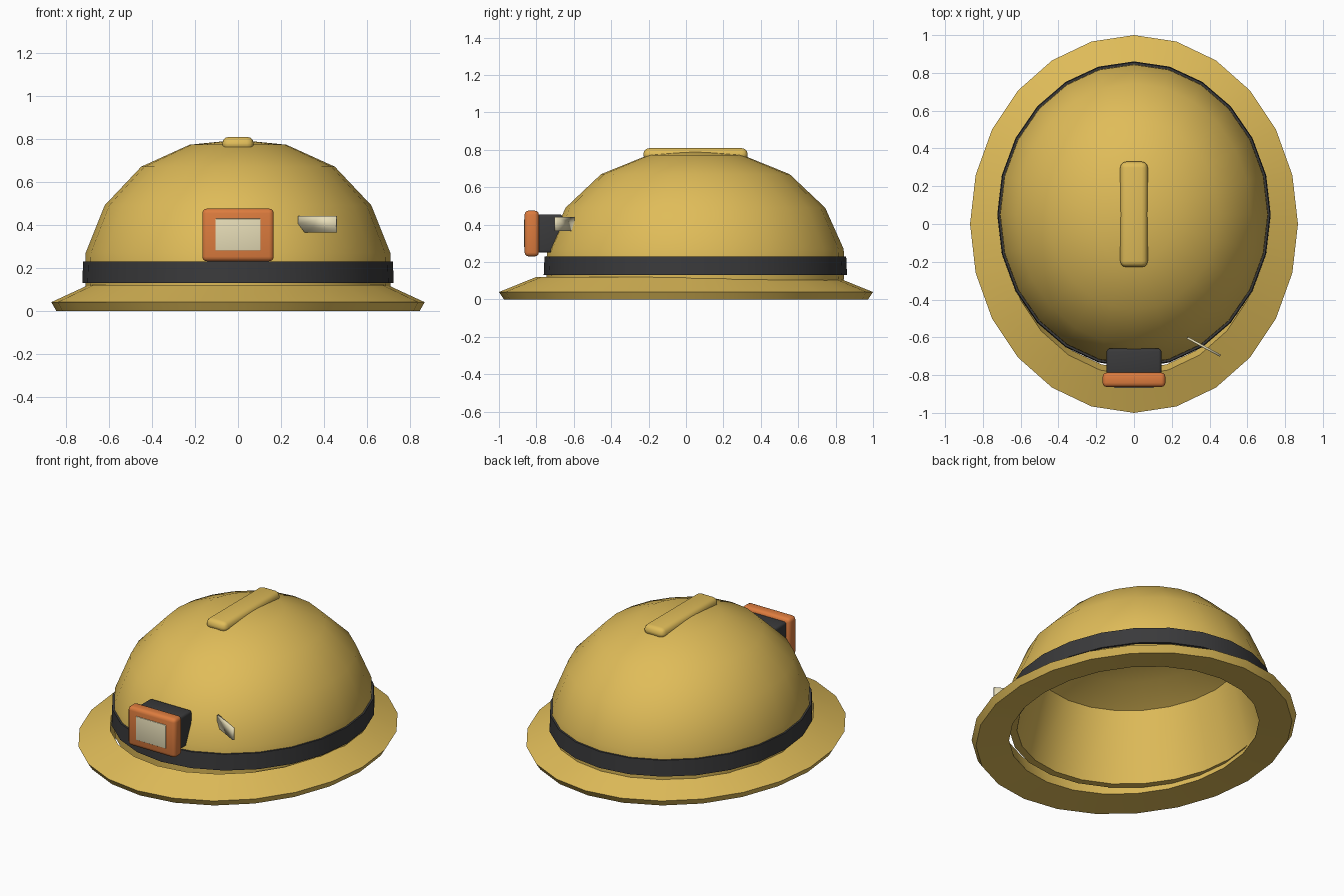
import bpy, bmesh, math
from mathutils import Vector

cube = bpy.data.objects.get("Cube")
if cube:
    bpy.data.objects.remove(cube, do_unlink=True)

SEGMENTS = 24


def material(name, rgb):
    mat = bpy.data.materials.new(name)
    mat.use_nodes = True
    mat.diffuse_color = (*rgb, 1)
    mat.node_tree.nodes["Principled BSDF"].inputs["Base Color"].default_value = (*rgb, 1)
    return mat


yellow = material("shell yellow", (0.745, 0.505, 0.1))
black = material("rubber black", (0.042, 0.042, 0.044))
orange = material("lamp orange", (0.72, 0.2, 0.048))
cream = material("lens cream", (0.84, 0.76, 0.5))


def finish(name, bm, mat, angle=30):
    """Turn a bmesh into a shaded object."""
    bmesh.ops.recalc_face_normals(bm, faces=bm.faces)
    mesh = bpy.data.meshes.new(name)
    bm.to_mesh(mesh)
    bm.free()
    mesh.materials.append(mat)
    obj = bpy.data.objects.new(name, mesh)
    bpy.context.collection.objects.link(obj)
    bpy.ops.object.select_all(action="DESELECT")
    obj.select_set(True)
    bpy.context.view_layer.objects.active = obj
    bpy.ops.object.shade_smooth_by_angle(angle=math.radians(angle))


def oval_lathe(name, profile, mat, stretch, center_y):
    """Spin a closed (radius, z) profile into an oval, stretched along y."""
    bm = bmesh.new()
    rings = []
    for r, z in profile:
        ring = []
        for i in range(SEGMENTS):
            a = math.tau * i / SEGMENTS
            ring.append(bm.verts.new((r * math.cos(a), center_y + stretch * r * math.sin(a), z)))
        rings.append(ring)
    for k, low in enumerate(rings):
        n = (k + 1) % len(rings)
        if profile[k][0] == profile[n][0] == 0:
            continue  # both rings are single points on the axis
        for i in range(SEGMENTS):
            j = (i + 1) % SEGMENTS
            bm.faces.new((low[i], low[j], rings[n][j], rings[n][i]))
    bmesh.ops.remove_doubles(bm, verts=bm.verts, dist=1e-5)
    finish(name, bm, mat)


def rounded_box(name, low, high, mat, bevel):
    low, high = Vector(low), Vector(high)
    size, mid = high - low, (low + high) / 2
    bm = bmesh.new()
    bmesh.ops.create_cube(bm, size=1)
    for v in bm.verts:
        v.co = Vector(a * b for a, b in zip(v.co, size)) + mid
    bmesh.ops.bevel(bm, geom=bm.edges[:], offset=bevel, segments=3,
                    profile=0.5, affect="EDGES")
    finish(name, bm, mat, 35)


# Sloping brim with a thin outer lip
oval_lathe("brim", [(0.668, 0.02), (0.845, 0), (0.868, 0.04), (0.695, 0.12)],
           yellow, 1.152, 0)

# Thick hollow dome: outer skin up to the crown, then the shallower inside back down
outer = [(0.705, 0.055), (0.712, 0.16), (0.708, 0.27), (0.62, 0.49),
         (0.45, 0.67), (0.225, 0.772), (0, 0.795)]
inside = [(0, 0.625), (0.2, 0.61), (0.4, 0.56), (0.565, 0.475), (0.665, 0.055)]
oval_lathe("dome", outer + inside, yellow, 1.12, 0.05)

# Band around the dome
oval_lathe("band", [(0.705, 0.13), (0.724, 0.13), (0.72, 0.23), (0.708, 0.23)],
           black, 1.12, 0.05)

# Ridge along the crown
rounded_box("crown_ridge", (-0.073, -0.228, 0.74), (0.073, 0.33, 0.809), yellow, 0.032)

# Head lamp
rounded_box("lamp_body", (-0.145, -0.80, 0.25), (0.145, -0.66, 0.455), black, 0.015)
rounded_box("lamp_frame", (-0.166, -0.863, 0.23), (0.166, -0.787, 0.475), orange, 0.022)
rounded_box("lamp_lens", (-0.105, -0.867, 0.28), (0.105, -0.855, 0.428), cream, 0.003)

# Side clip: a thin softened plate with one cut corner, turned away from the dome
bm = bmesh.new()
start, end = Vector((0.285, -0.597, 0)), Vector((0.46, -0.692, 0))
outline = [(0, 0.44), (1, 0.44), (1, 0.365), (0.17, 0.365), (0, 0.405)]
plate = bm.faces.new([bm.verts.new(start.lerp(end, t) + Vector((0, 0, z))) for t, z in outline])
side = (end - start).normalized().cross(Vector((0, 0, 1))) * 0.012
extruded = bmesh.ops.extrude_face_region(bm, geom=[plate], use_keep_orig=True)
for v in extruded["geom"]:
    if isinstance(v, bmesh.types.BMVert):
        v.co += side
finish("side_clip", bm, cream, 120)
